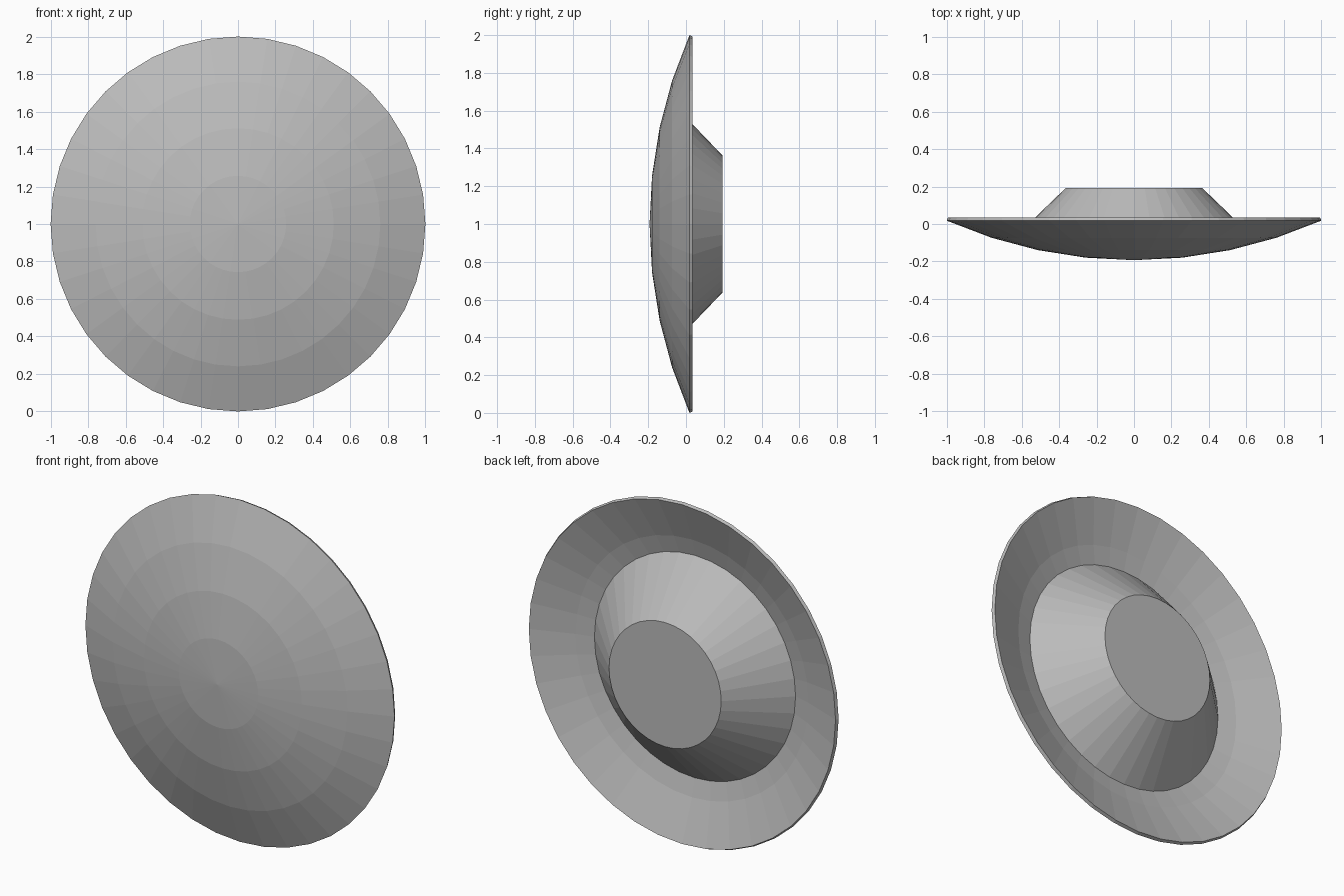
import bpy, bmesh, math

if "Cube" in bpy.data.objects:
    bpy.data.objects.remove(bpy.data.objects["Cube"])

SEG_DISH, SEG_HUB = 40, 40
CZ = 1.0                      # height of the dish axis

grey = bpy.data.materials.new("light grey")
grey.diffuse_color = (0.5, 0.5, 0.5, 1)
grey.use_nodes = True
grey.node_tree.nodes["Principled BSDF"].inputs["Base Color"].default_value = grey.diffuse_color


def lathe(name, profile, segments):
    """Spin (radius, y) points around the y axis; radius 0 makes a pole."""
    bm = bmesh.new()
    rings = []
    for r, y in profile:
        if r < 1e-6:
            rings.append([bm.verts.new((0, y, CZ))] * segments)
        else:
            rings.append([bm.verts.new((r * math.sin(a), y, CZ + r * math.cos(a)))
                          for a in (2 * math.pi * i / segments for i in range(segments))])
    for lo, hi in zip(rings, rings[1:]):
        for i in range(segments):
            j = (i + 1) % segments
            bm.faces.new(list(dict.fromkeys((lo[i], lo[j], hi[j], hi[i]))))
    # flat caps on open ends
    for ring in (rings[0], rings[-1]):
        if ring[0] is not ring[1]:
            bm.faces.new(ring)
    bmesh.ops.recalc_face_normals(bm, faces=bm.faces)
    mesh = bpy.data.meshes.new(name)
    bm.to_mesh(mesh)
    bm.free()
    mesh.materials.append(grey)
    obj = bpy.data.objects.new(name, mesh)
    bpy.context.collection.objects.link(obj)
    return obj


# Shallow spherical dish: outer skin, then inner skin on a smaller radius
R, T, FRONT, STEPS = 2.475, 0.019, -0.193, 4
half = math.asin(1 / R)
arc = [half * i / STEPS for i in range(STEPS + 1)]


def skin(radius):
    return [(radius * math.sin(a), FRONT + R - radius * math.cos(a)) for a in arc]


lathe("dish", skin(R) + skin(R - T)[::-1], SEG_DISH)

# Tapered hub on the hollow back of the dish
lathe("rear_hub", [(0.658, -0.09), (0.363, 0.193)], SEG_HUB)
